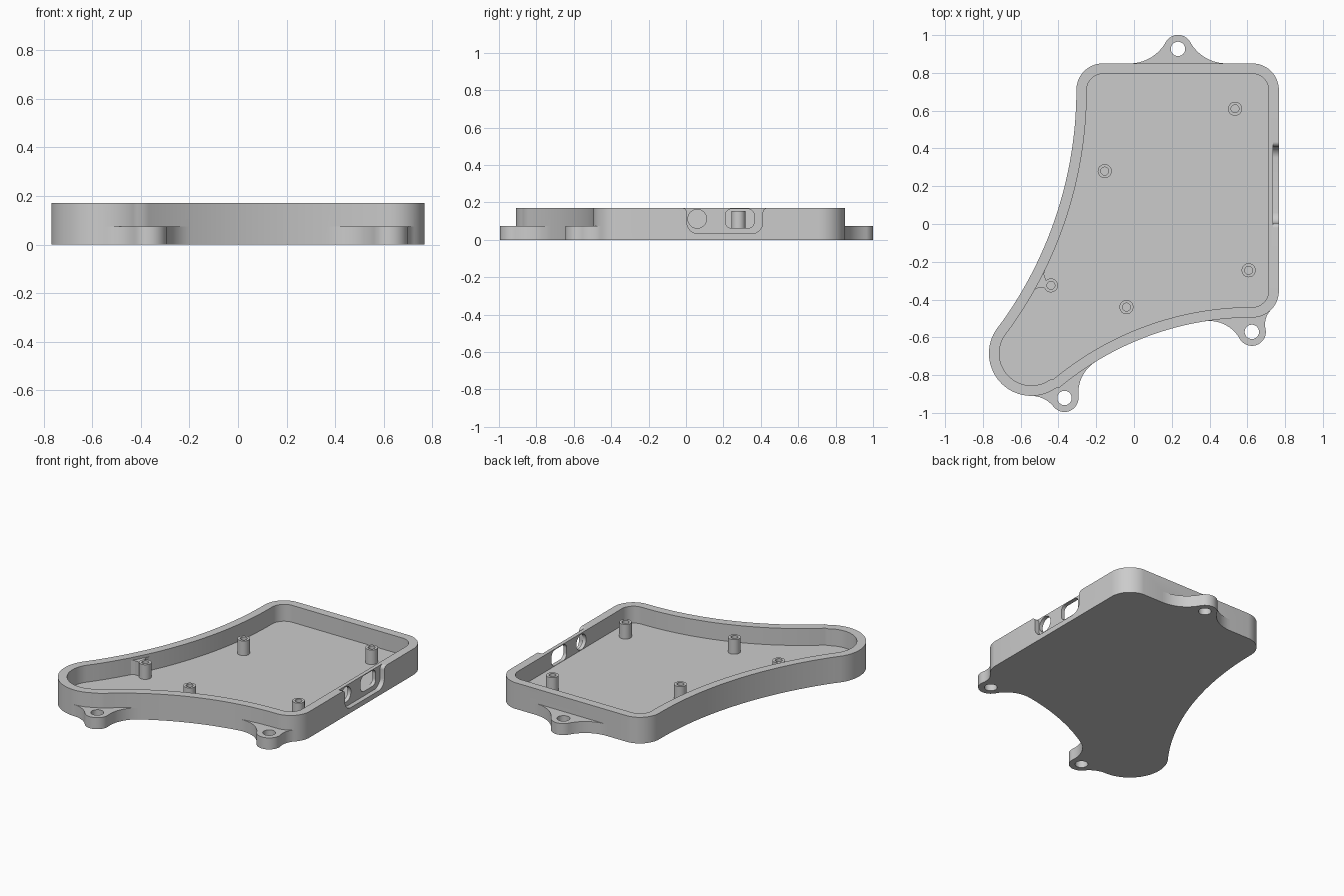
import bpy
import bmesh
from math import cos, sin, radians, pi, atan2
from mathutils import Vector

cube = bpy.data.objects.get("Cube")
if cube:
    bpy.data.objects.remove(cube, do_unlink=True)

HEIGHT, FLOOR, WALL = 0.17, 0.06, 0.055
TAB_HEIGHT, TAB_RADIUS, TAB_HOLE = 0.075, 0.074, 0.038
POST_TOP, POST_RADIUS, POST_HOLE = 0.155, 0.037, 0.021

grey = bpy.data.materials.new("plain grey")
grey.use_nodes = True
colour = (0.6, 0.6, 0.6, 1)
grey.diffuse_color = colour
grey.node_tree.nodes["Principled BSDF"].inputs["Base Color"].default_value = colour


def arc(centre, radius, start, end, steps=16):
    """Points along an arc in degrees, leaving out the last one."""
    points = []
    for i in range(steps):
        a = radians(start + (end - start) * i / steps)
        points.append((centre[0] + radius * cos(a), centre[1] + radius * sin(a)))
    return points


def circle(centre, radius, steps=48):
    return arc(centre, radius, 0, 360, steps)


def loft(name, loops):
    """Solid through matching 3D loops, capped at both ends."""
    bm = bmesh.new()
    rings = [[bm.verts.new(p) for p in loop] for loop in loops]
    for low, high in zip(rings, rings[1:]):
        for i in range(len(low)):
            j = (i + 1) % len(low)
            bm.faces.new((low[i], low[j], high[j], high[i]))
    bm.faces.new(rings[0][::-1])
    bm.faces.new(rings[-1])
    bmesh.ops.recalc_face_normals(bm, faces=bm.faces)
    mesh = bpy.data.meshes.new(name)
    bm.to_mesh(mesh)
    bm.free()
    mesh.materials.append(grey)
    obj = bpy.data.objects.new(name, mesh)
    bpy.context.collection.objects.link(obj)
    return obj


def upright(name, *levels):
    """Loft of flat outlines, each given with its height."""
    return loft(name, [[(x, y, z) for x, y in pts] for pts, z in levels])


def sideways(name, points, x0, x1):
    """Prism of a y-z outline, running along x."""
    return loft(name, [[(x, y, z) for y, z in points] for x in (x0, x1)])


def combine(target, tool, operation):
    mod = target.modifiers.new(operation.lower(), "BOOLEAN")
    mod.operation = operation
    mod.solver = "EXACT"
    mod.object = tool
    bpy.context.view_layer.objects.active = target
    bpy.ops.object.modifier_apply(modifier=mod.name)
    bpy.data.objects.remove(tool, do_unlink=True)


def smooth(obj):
    bpy.ops.object.select_all(action="DESELECT")
    obj.select_set(True)
    bpy.context.view_layer.objects.active = obj
    bpy.ops.object.shade_smooth_by_angle(angle=radians(30))


def outline(inset):
    """Tray outline made of tangent arcs, moved inward by inset."""
    corner = 0.14 - inset
    return (arc((0.627, -0.355), corner, -90, 0)
            + arc((0.627, 0.71), corner, 0, 90)
            + arc((-0.165, 0.71), corner, 90, 180)
            + arc((-2.418, 0.71), 2.113 + inset, 0, -36.65, 32)
            + arc((-0.543, -0.685), 0.225 - inset, 143.35, 309.9, 32)
            + arc((0.627, -2.085), 1.59 + inset, 129.9, 90, 32))


def tab_outline(centre, first, first_normal, last, last_normal):
    """Round lug with two concave fillets that run into the wall."""
    c = Vector(centre)

    def fillet(base, normal):
        b, n = Vector(base), Vector(normal).normalized()
        d = b - c
        r = (d.length_squared - TAB_RADIUS ** 2) / (2 * (TAB_RADIUS - d.dot(n)))
        f = b + n * r
        start = atan2(-n.y, -n.x)
        to_lug = c - f
        turn = (atan2(to_lug.y, to_lug.x) - start + pi) % (2 * pi) - pi
        sweep = arc(f, r, start * 180 / pi, (start + turn) * 180 / pi)
        lug_angle = atan2(-to_lug.y, -to_lug.x) * 180 / pi
        sunk = b - n * 0.015
        return [tuple(sunk)] + sweep, lug_angle

    side_a, angle_a = fillet(first, first_normal)
    side_b, angle_b = fillet(last, last_normal)
    sweep = (angle_b - angle_a) % 360
    lug = arc(c, TAB_RADIUS, angle_a, angle_a + sweep, 32)
    lug_end = arc(c, TAB_RADIUS, angle_b, angle_b + 1, 1)
    return side_a + lug + lug_end + side_b[::-1]


# Tray with floor and wall
outer, inner = outline(0), outline(WALL)
tray = upright("tray", (outer, 0), (outer, HEIGHT), (inner, HEIGHT), (inner, FLOOR))

# Mounting tabs with screw holes
bottom_pull = (0.627, -2.085)
tabs = [
    ((0.233, 0.927), (0.49, 0.85), (0, 1), (-0.024, 0.85), (0, 1)),
    ((0.624, -0.571), (0.37, -0.516), (bottom_pull[0] - 0.37, bottom_pull[1] + 0.516),
     (0.726, -0.454), (1, -1)),
    ((-0.368, -0.921), (-0.545, -0.91), (0, -1),
     (-0.2, -0.727), (bottom_pull[0] + 0.2, bottom_pull[1] + 0.727)),
]
for tab in tabs:
    shape = tab_outline(*tab)
    combine(tray, upright("mounting_tab", (shape, 0), (shape, TAB_HEIGHT)), "UNION")
for tab in tabs:
    hole = circle(tab[0], TAB_HOLE)
    combine(tray, upright("tab_hole", (hole, -0.1), (hole, HEIGHT)), "DIFFERENCE")

# Recess in the side wall, flared at the rim
left, right, base, bend, flare = 0.005, 0.41, 0.033, 0.06, 0.025
flare_z = HEIGHT - flare
recess = ([(left - flare, HEIGHT + 0.05)]
          + arc((left - flare, flare_z), flare, 90, 0)
          + arc((left + bend, base + bend), bend, 180, 270)
          + arc((right - bend, base + bend), bend, 270, 360)
          + arc((right + flare, flare_z), flare, 180, 90)
          + [(right + flare, HEIGHT), (right + flare, HEIGHT + 0.05)])
combine(tray, sideways("recess", recess, 0.736, 0.9), "DIFFERENCE")

# Round and slotted openings through the recess
combine(tray, sideways("round_opening", circle((0.06, 0.112), 0.05), 0.65, 0.9), "DIFFERENCE")
slot = []
for y, z, start in ((0.33, 0.13, 0), (0.245, 0.13, 90), (0.245, 0.097, 180), (0.33, 0.097, 270)):
    slot += arc((y, z), 0.035, start, start + 90) + arc((y, z), 0.035, start + 90, 360, 1)
combine(tray, sideways("slot_opening", slot, 0.65, 0.9), "DIFFERENCE")
smooth(tray)

# Hollow screw posts
for spot in ((0.535, 0.61), (-0.155, 0.28), (0.607, -0.245), (-0.44, -0.325), (-0.04, -0.44)):
    ring, bore = circle(spot, POST_RADIUS), circle(spot, POST_HOLE)
    smooth(upright("screw_post", (ring, FLOOR - 0.01), (ring, POST_TOP),
                   (bore, POST_TOP), (bore, FLOOR + 0.005)))

# Web joining one post to the wall
web = [(-0.49, -0.235), (-0.47, -0.24), (-0.477, -0.265), (-0.465, -0.302),
       (-0.474, -0.338), (-0.505, -0.336), (-0.525, -0.348), (-0.545, -0.345)]
upright("post_web", (web, FLOOR - 0.01), (web, POST_TOP - 0.004))
